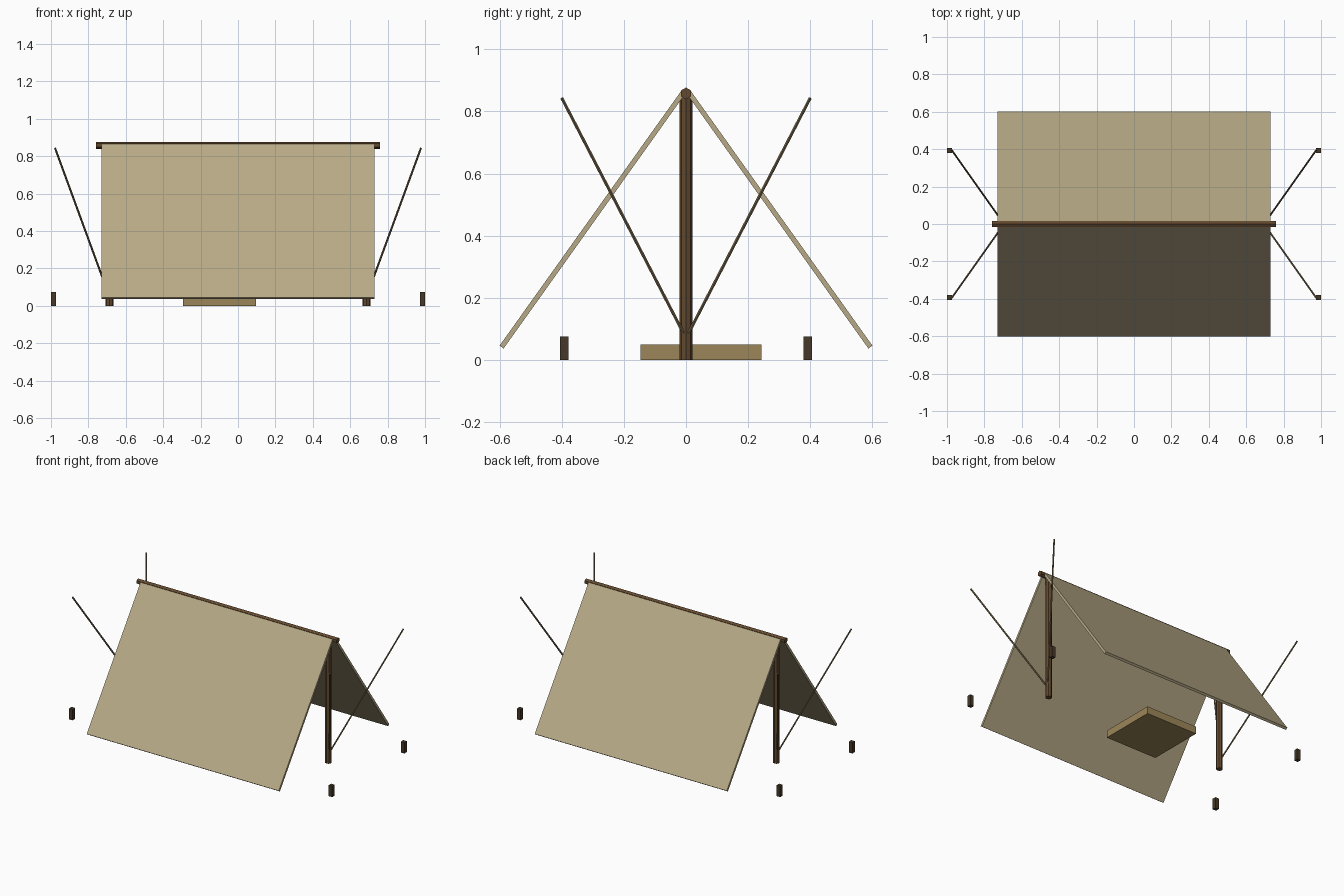
import bpy, math
from mathutils import Vector

cube = bpy.data.objects.get("Cube")
if cube:
    bpy.data.objects.remove(cube, do_unlink=True)


def material(name, rgb):
    # sRGB 0-255 to linear
    lin = [((c / 255 + 0.055) / 1.055) ** 2.4 for c in rgb]
    m = bpy.data.materials.new(name)
    m.use_nodes = True
    m.diffuse_color = (*lin, 1)
    m.node_tree.nodes["Principled BSDF"].inputs["Base Color"].default_value = (*lin, 1)
    return m


canvas = material("canvas", (184, 170, 135))
wood = material("pole_wood", (98, 72, 45))
dark_wood = material("stake_wood", (70, 56, 38))
cord = material("cord", (122, 106, 78))
straw = material("bedroll_straw", (155, 134, 88))


def box(name, centre, size, mat, tilt=0):
    bpy.ops.mesh.primitive_cube_add(size=1, location=centre, rotation=(tilt, 0, 0))
    ob = bpy.context.object
    ob.name, ob.scale = name, size
    ob.data.materials.append(mat)
    return ob


def rod(name, start, end, radius, sides, mat):
    a, b = Vector(start), Vector(end)
    bpy.ops.mesh.primitive_cylinder_add(vertices=sides, radius=radius,
                                        depth=(b - a).length, location=(a + b) / 2)
    ob = bpy.context.object
    ob.name = name
    ob.rotation_euler = (b - a).to_track_quat('Z', 'Y').to_euler()
    ob.data.materials.append(mat)
    return ob


# Ridge pole
rod("ridge_pole", (-0.76, 0, 0.858), (0.76, 0, 0.858), 0.019, 6, wood)

# Sloping canvas sheets, front and back
for side, sy in (("front", -1), ("back", 1)):
    top, bottom = Vector((0, sy * 0.0065, 0.865)), Vector((0, sy * 0.594, 0.041))
    run = bottom - top
    box(side + "_canvas_sheet", (top + bottom) / 2, (1.46, run.length, 0.016),
        canvas, math.atan2(run.z * sy, run.y * sy))

# Posts, guy ropes and stakes
for end, sx in (("right", -1), ("left", 1)):
    rod(end + "_post", (sx * 0.687, 0, 0), (sx * 0.687, 0, 0.858), 0.021, 8, wood)
    for side, sy in (("front", -1), ("back", 1)):
        rod(f"{end}_{side}_guy_rope", (sx * 0.695, 0, 0.07),
            (sx * 0.978, sy * 0.4, 0.843), 0.0055, 6, cord)
        box(f"{end}_{side}_stake", (sx * 0.9865, sy * 0.392, 0.0375),
            (0.027, 0.027, 0.075), dark_wood)

# Bedroll on the ground
box("bedroll", (-0.1, 0.048, 0.025), (0.39, 0.39, 0.05), straw)
